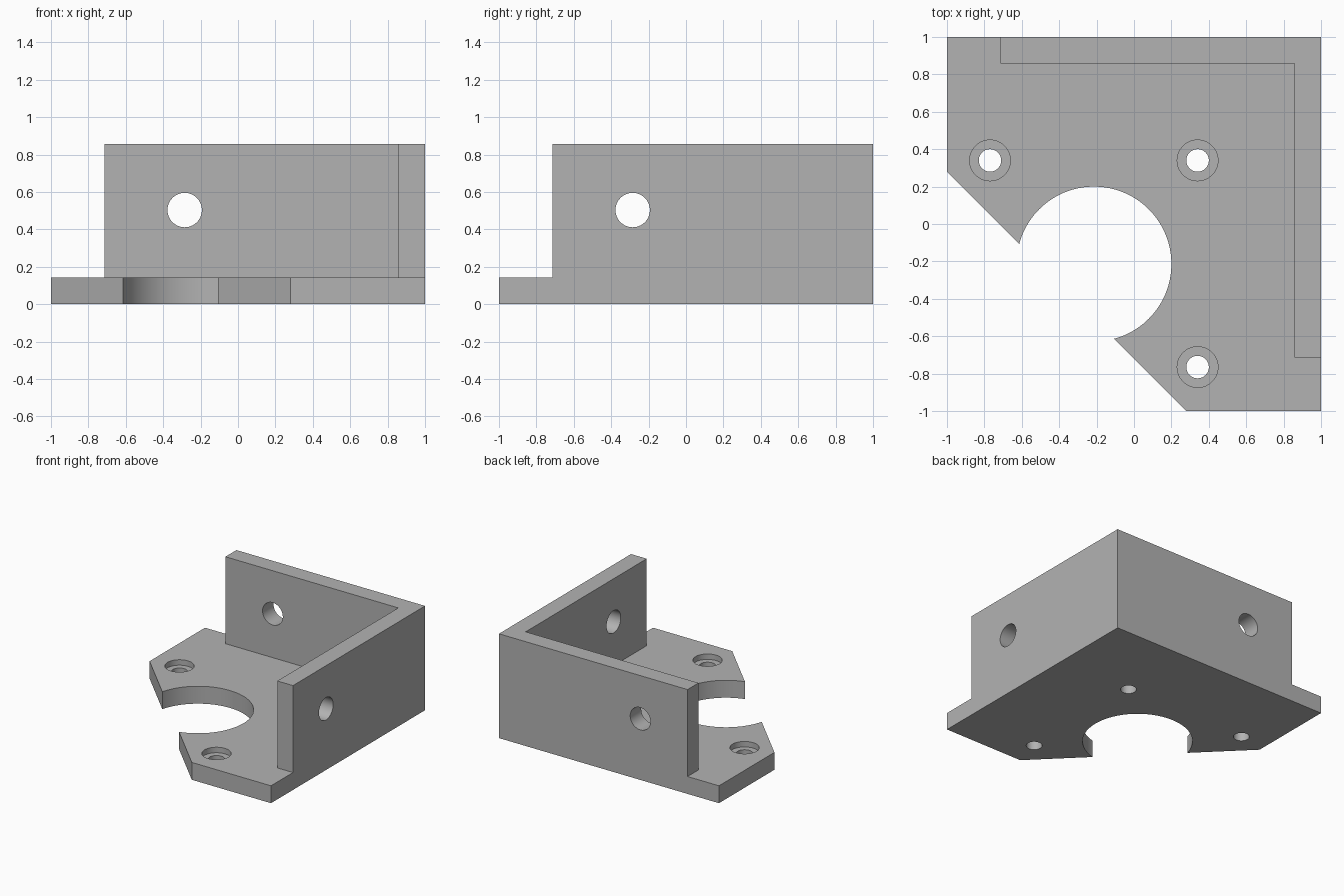
import bpy
import bmesh
import math

if "Cube" in bpy.data.objects:
    bpy.data.objects.remove(bpy.data.objects["Cube"], do_unlink=True)

THICK = 1 / 7           # plate and wall thickness
TOP = 6 / 7             # wall height
WALL_END = -5 / 7       # free end of each wall
WALL_HOLE = -0.285
CORNER = 0.28           # where the diagonal cut meets the plate edges
BORE_C, BORE_R = -0.214, 0.414

grey = bpy.data.materials.new("grey")
grey.use_nodes = True
colour = (0.45, 0.45, 0.45, 1)
grey.diffuse_color = colour
grey.node_tree.nodes["Principled BSDF"].inputs["Base Color"].default_value = colour


def prism(name, outline, z0, z1):
    """Extrude a flat outline between two heights."""
    bm = bmesh.new()
    face = bm.faces.new([bm.verts.new((x, y, z0)) for x, y in outline])
    up = bmesh.ops.extrude_face_region(bm, geom=[face])["geom"]
    bmesh.ops.translate(bm, vec=(0, 0, z1 - z0),
                        verts=[v for v in up if isinstance(v, bmesh.types.BMVert)])
    bmesh.ops.recalc_face_normals(bm, faces=bm.faces)
    mesh = bpy.data.meshes.new(name)
    bm.to_mesh(mesh)
    bm.free()
    mesh.materials.append(grey)
    obj = bpy.data.objects.new(name, mesh)
    bpy.context.collection.objects.link(obj)
    return obj


def cylinder(radius, location, depth, rotation=(0, 0, 0)):
    bpy.ops.mesh.primitive_cylinder_add(vertices=64, radius=radius, depth=depth,
                                        location=location, rotation=rotation)
    obj = bpy.context.object
    obj.data.materials.append(grey)
    return obj


def combine(target, tool, operation):
    """Apply a boolean and remove the tool."""
    mod = target.modifiers.new("cut", "BOOLEAN")
    mod.operation = operation
    mod.solver = "EXACT"
    mod.object = tool
    bpy.context.view_layer.objects.active = target
    bpy.ops.object.modifier_apply(modifier=mod.name)
    bpy.data.objects.remove(tool, do_unlink=True)


# Base plate with a diagonal front corner
bracket = prism("corner_bracket", [(-1, CORNER), (CORNER, -1), (1, -1), (1, 1), (-1, 1)],
                0, THICK)

# L-shaped pair of walls along the back and left edges
inner = 1 - THICK
walls = prism("walls", [(1, 1), (WALL_END, 1), (WALL_END, inner), (inner, inner),
                        (inner, WALL_END), (1, WALL_END)], 0, TOP)
combine(bracket, walls, "UNION")

# Large round opening
combine(bracket, prism("bore", [(BORE_C + BORE_R * math.cos(math.tau * i / 128),
                                 BORE_C + BORE_R * math.sin(math.tau * i / 128))
                                for i in range(128)], -0.1, 0.3), "DIFFERENCE")

# Counterbored screw holes
for x, y in [(-0.77, 0.34), (0.34, 0.34), (0.34, -0.765)]:
    combine(bracket, cylinder(0.06, (x, y, 0), 1), "DIFFERENCE")
    combine(bracket, cylinder(0.109, (x, y, THICK), 0.09), "DIFFERENCE")

# One mounting hole through each wall
quarter = math.pi / 2
combine(bracket, cylinder(0.092, (WALL_HOLE, 1, 0.503), 0.5, (quarter, 0, 0)), "DIFFERENCE")
combine(bracket, cylinder(0.092, (1, WALL_HOLE, 0.503), 0.5, (0, quarter, 0)), "DIFFERENCE")

# Smooth the bores, keep the edges sharp
bpy.ops.object.select_all(action="DESELECT")
bracket.select_set(True)
bpy.context.view_layer.objects.active = bracket
bpy.ops.object.shade_smooth_by_angle(angle=math.radians(30))
